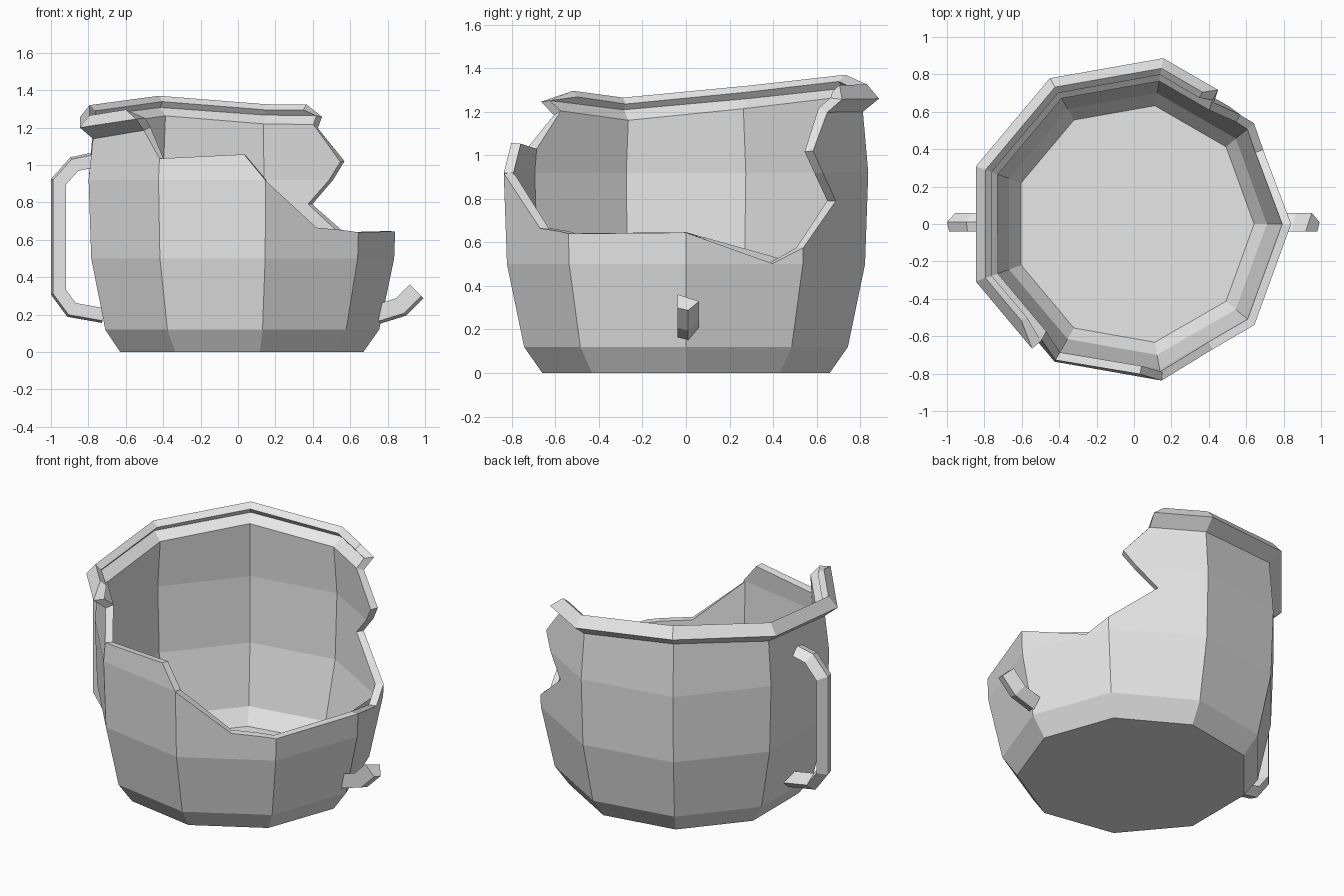
import bpy, bmesh, math
from mathutils import Vector

if "Cube" in bpy.data.objects:
    bpy.data.objects.remove(bpy.data.objects["Cube"], do_unlink=True)

clay = bpy.data.materials.new("grey_clay")
clay.use_nodes = True
clay.diffuse_color = (0.8, 0.8, 0.8, 1)
clay.node_tree.nodes["Principled BSDF"].inputs["Base Color"].default_value = (0.8, 0.8, 0.8, 1)

SIDES = 9
# Profile as (height, radius): base, belly, neck, flared rim
PROFILE = [(0, 0.67), (0.12, 0.755), (0.5, 0.835), (0.92, 0.85),
           (1.14, 0.825), (1.2, 0.9), (1.265, 0.845)]
# Extra rim height at each corner
WARP = [0, 0.055, 0.06, 0.105, 0.055, 0, 0.06, 0, 0]
# Broken upper edge, in (side number, height)
BREAK = [(9, 0.645), (8, 0.64), (7.87, 0.65), (7.55, 0.665), (7, 0.917),
         (6.8, 1.05), (6, 1.01), (5.75, 1.14), (5.76, 1.2), (5.52, 1.265),
         (1.56, 1.265), (1.45, 1.2), (1.42, 1.14), (1.15, 1.0), (1.5, 0.79),
         (1, 0.575), (0.74, 0.503), (0, 0.645)]


def finish(name, bm):
    mesh = bpy.data.meshes.new(name)
    bm.to_mesh(mesh)
    bm.free()
    mesh.materials.append(clay)
    obj = bpy.data.objects.new(name, mesh)
    bpy.context.collection.objects.link(obj)
    return obj


def radius(h):
    for (h0, r0), (h1, r1) in zip(PROFILE, PROFILE[1:]):
        if h <= h1 + 1e-5:
            return r0 + (r1 - r0) * (h - h0) / (h1 - h0)
    return PROFILE[-1][1]


def wrap(u, h):
    """Wrap a point of the flat wall round the nine-sided pot."""
    i = min(int(u + 1e-5), SIDES - 1)
    lift = min(max((h - 0.92) / 0.22, 0), 1)

    def corner(k):
        a = math.tau * k / SIDES
        r = radius(h)
        return Vector((r * math.cos(a), r * math.sin(a), h + lift * WARP[k % SIDES]))
    return corner(i).lerp(corner(i + 1), u - i)


# Pot: flat broken wall, creased at corners and rings, then wrapped
bm = bmesh.new()
bm.faces.new([bm.verts.new((u, h, 0)) for u, h in [(0, 0), (SIDES, 0)] + BREAK])
cuts = [((k, 0, 0), (1, 0, 0)) for k in range(1, SIDES)]
cuts += [((0, h, 0), (0, 1, 0)) for h, r in PROFILE[1:-1]]
for point, normal in cuts:
    bmesh.ops.bisect_plane(bm, geom=bm.verts[:] + bm.edges[:] + bm.faces[:],
                           dist=1e-5, plane_co=point, plane_no=normal)
for v in bm.verts:
    v.co = wrap(v.co.x, v.co.y)
bmesh.ops.remove_doubles(bm, verts=bm.verts[:], dist=1e-4)
base = [v for v in bm.verts if v.co.z < 1e-4]
base.sort(key=lambda v: -math.atan2(v.co.y, v.co.x))
bm.faces.new(base)
pot = finish("broken_pot", bm)
shell = pot.modifiers.new("wall_thickness", "SOLIDIFY")
shell.thickness = 0.045
shell.offset = -1
shell.use_even_offset = True
shell.use_quality_normals = True


def bar(name, path, section):
    """Sweep a section (outward, sideways) along a path in the xz plane."""
    pts = [Vector(p) for p in path]
    bm = bmesh.new()
    rings = []
    for i, p in enumerate(pts):
        before = (p - pts[i - 1]).normalized() if i else None
        after = (pts[i + 1] - p).normalized() if i < len(pts) - 1 else None
        before, after = before or after, after or before
        along = (before + after).normalized()
        out = Vector((along.y, -along.x)) / along.dot(before)
        rings.append([bm.verts.new((p.x + out.x * o, y, p.y + out.y * o))
                      for o, y in section])
    n = len(section)
    for a, b in zip(rings, rings[1:]):
        for k in range(n):
            bm.faces.new((a[k], a[(k + 1) % n], b[(k + 1) % n], b[k]))
    bm.faces.new(rings[0])
    bm.faces.new(rings[-1])
    bmesh.ops.recalc_face_normals(bm, faces=bm.faces[:])
    return finish(name, bm)


# Whole handle on one side, snapped-off stump on the other
SECTION = [(0.04, 0.01), (0.028, -0.04), (-0.04, -0.04), (-0.005, 0.06)]
bar("handle", [(-0.78, 1.025), (-0.875, 1.005), (-0.96, 0.91), (-0.96, 0.32),
               (-0.89, 0.225), (-0.72, 0.195)], SECTION)
bar("handle_stump", [(0.74, 0.2), (0.87, 0.24), (0.955, 0.325)],
    [(o * 1.3, y) for o, y in SECTION])
